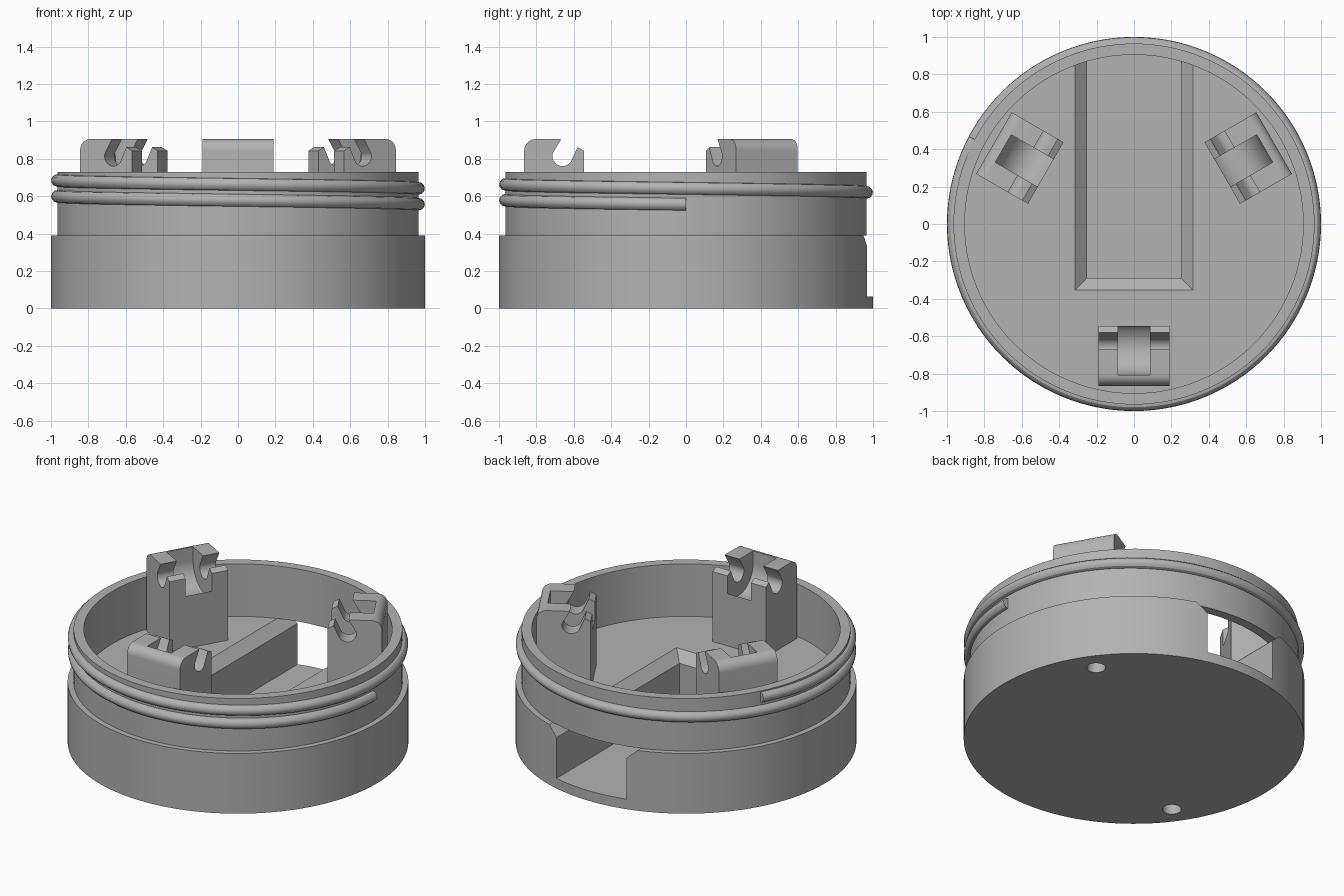
import bpy, bmesh
from math import sin, cos, pi, radians
from mathutils import Matrix

cube = bpy.data.objects.get("Cube")
if cube:
    bpy.data.objects.remove(cube, do_unlink=True)

grey = bpy.data.materials.new("plain grey")
grey.use_nodes = True
colour = (0.45, 0.45, 0.45, 1)
grey.diffuse_color = colour
grey.node_tree.nodes["Principled BSDF"].inputs["Base Color"].default_value = colour


def select(obj):
    bpy.ops.object.select_all(action='DESELECT')
    obj.select_set(True)
    bpy.context.view_layer.objects.active = obj


def make(name, bm):
    bmesh.ops.recalc_face_normals(bm, faces=bm.faces)
    mesh = bpy.data.meshes.new(name)
    bm.to_mesh(mesh)
    bm.free()
    mesh.materials.append(grey)
    obj = bpy.data.objects.new(name, mesh)
    bpy.context.collection.objects.link(obj)
    return obj


def loft(name, rings, closed=False):
    """Bridge rings of points; cap the ends unless the loft is closed."""
    bm = bmesh.new()
    loops = [[bm.verts.new(p) for p in ring] for ring in rings]
    pairs = list(zip(loops, loops[1:]))
    if closed:
        pairs.append((loops[-1], loops[0]))
    else:
        bm.faces.new(loops[0])
        bm.faces.new(loops[-1])
    n = len(loops[0])
    for a, b in pairs:
        for i in range(n):
            j = (i + 1) % n
            bm.faces.new((a[i], a[j], b[j], b[i]))
    return make(name, bm)


def circle(r, z, n=128, cx=0, cy=0):
    return [(cx + r * cos(2 * pi * i / n), cy + r * sin(2 * pi * i / n), z) for i in range(n)]


def rect(half, y0, y1, z):
    return [(-half, y0, z), (half, y0, z), (half, y1, z), (-half, y1, z)]


def extrude_x(name, profile, half):
    """Extrude a (y, z) outline across x."""
    return loft(name, [[(x, y, z) for y, z in profile] for x in (-half, half)])


def arc(cy, cz, r, start, end, n=16):
    angles = [radians(start + (end - start) * i / n) for i in range(n + 1)]
    return [(cy + r * cos(a), cz + r * sin(a)) for a in angles]


def cut(obj, cutter):
    mod = obj.modifiers.new("cut", 'BOOLEAN')
    mod.operation = 'DIFFERENCE'
    mod.solver = 'EXACT'
    mod.object = cutter
    select(obj)
    bpy.ops.object.modifier_apply(modifier=mod.name)
    bpy.data.objects.remove(cutter, do_unlink=True)


def smooth(obj):
    select(obj)
    bpy.ops.object.shade_smooth_by_angle(angle=radians(30))


# Solid base with a chamfered channel open at the back and two blind holes below
FLOOR, RIM = 0.39, 0.73
base = loft("base", [circle(1, 0), circle(1, FLOOR)])
cut(base, loft("channel_cutter", [
    rect(0.25, -0.29, 1.2, 0.065), rect(0.25, -0.29, 1.2, 0.33),
    rect(0.315, -0.353, 1.2, FLOOR), rect(0.315, -0.353, 1.2, 0.5)]))
for turn in (35, 215):
    a = radians(turn)
    x, y = 0.86 * cos(a), 0.86 * sin(a)
    cut(base, loft("hole_cutter", [circle(0.055, z, 32, x, y) for z in (-0.1, 0.2)]))
smooth(base)

# Upper wall
wall = loft("upper_wall", [circle(0.965, FLOOR), circle(0.965, RIM),
                           circle(0.905, RIM), circle(0.905, FLOOR)], closed=True)
smooth(wall)

# Helical thread, rising clockwise
SWEEP, STEPS = 568, 200
curve = bpy.data.curves.new("thread", 'CURVE')
curve.dimensions = '3D'
curve.bevel_depth = 0.033
curve.bevel_resolution = 4
curve.use_fill_caps = True
spline = curve.splines.new('POLY')
spline.points.add(STEPS)
for i, point in enumerate(spline.points):
    deg = SWEEP * i / STEPS
    a = radians(-deg)
    point.co = (0.966 * cos(a), 0.966 * sin(a), 0.557 + 0.085 * deg / 360, 1)
curve.materials.append(grey)
thread = bpy.data.objects.new("thread", curve)
bpy.context.collection.objects.link(thread)
select(thread)
bpy.ops.object.convert(target='MESH')
smooth(bpy.context.object)

# Three posts with hooked axle slots and a rounded roller pocket
hook = ([(-0.545, FLOOR), (-0.865, FLOOR)]
        + arc(-0.805, 0.845, 0.06, 180, 90, 8)
        + [(-0.668, 0.905)]
        + arc(-0.66, 0.815, 0.054, 165, 325)
        + [(-0.58, 0.862), (-0.545, 0.843)])
pocket = arc(-0.66, 0.82, 0.147, 180, 360, 32) + [(-0.513, 1.0), (-0.807, 1.0)]
for name, turn in (("front_post", 0), ("back_left_post", 120), ("back_right_post", 240)):
    post = extrude_x(name, hook, 0.19)
    cut(post, extrude_x("pocket_cutter", pocket, 0.085))
    post.data.transform(Matrix.Rotation(radians(turn), 4, 'Z'))
    smooth(post)
